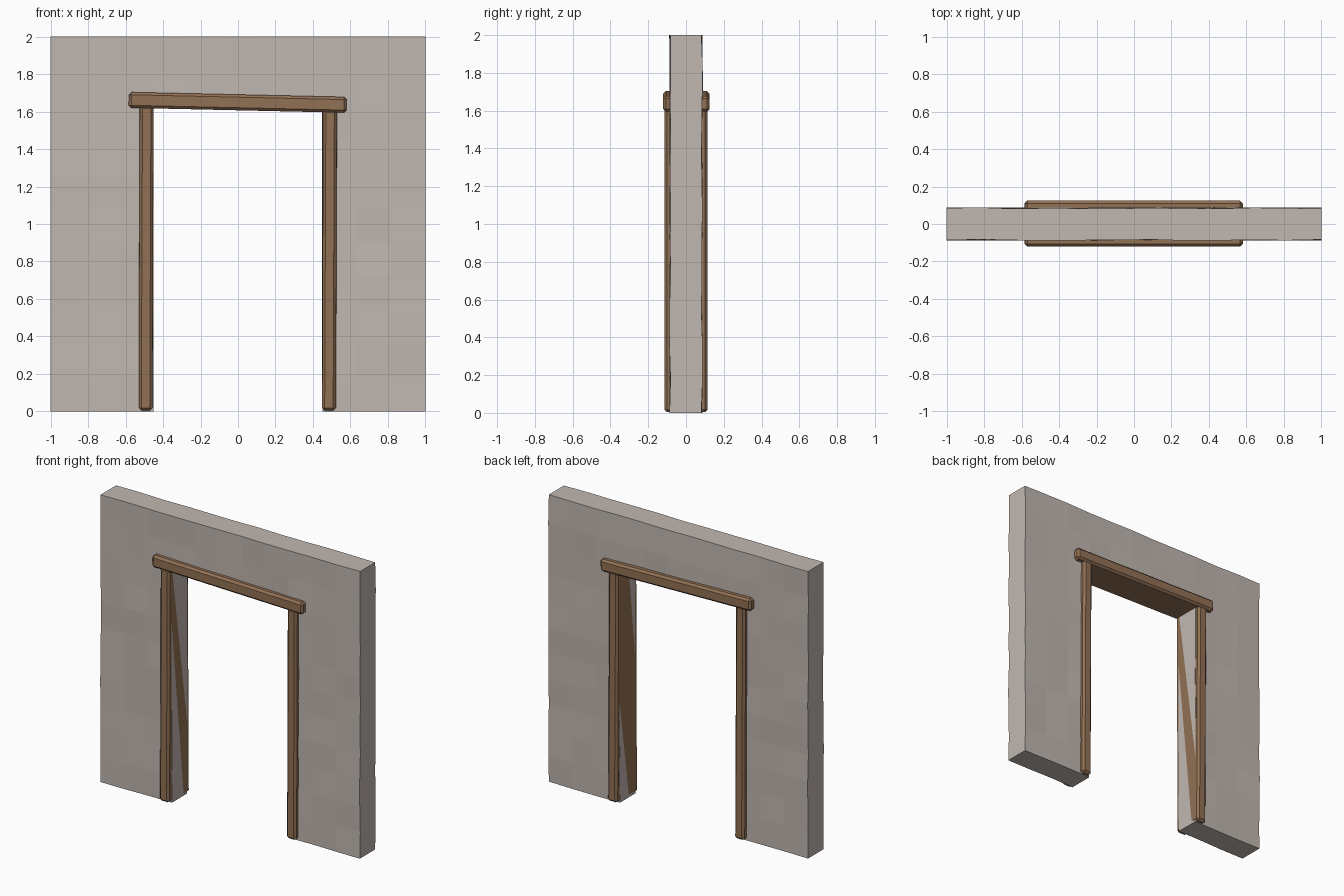
import bpy
import bmesh
import random
from mathutils import Matrix, Vector

random.seed(4)

cube = bpy.data.objects.get("Cube")
if cube:
    bpy.data.objects.remove(cube, do_unlink=True)


def make_material(name, rgb):
    mat = bpy.data.materials.new(name)
    mat.use_nodes = True
    mat.diffuse_color = (*rgb, 1)
    mat.node_tree.nodes["Principled BSDF"].inputs["Base Color"].default_value = (*rgb, 1)
    return mat


plaster = make_material("warm grey plaster", (0.53, 0.475, 0.44))
wood = make_material("brown wood", (0.29, 0.165, 0.09))


def add_object(name, bm, mat):
    bmesh.ops.recalc_face_normals(bm, faces=bm.faces)
    mesh = bpy.data.meshes.new(name)
    bm.to_mesh(mesh)
    bm.free()
    mesh.materials.append(mat)
    obj = bpy.data.objects.new(name, mesh)
    bpy.context.collection.objects.link(obj)
    return obj


def spaced(start, end, count):
    return [start + (end - start) * i / count for i in range(count + 1)]


# Wall: a grid of panels with a doorway left open, thickened and slightly uneven
OPEN_X, OPEN_Z, HALF_DEPTH = 0.452, 1.62, 0.085
xs = spaced(-1, -OPEN_X, 3) + spaced(-OPEN_X, OPEN_X, 5)[1:] + spaced(OPEN_X, 1, 3)[1:]
zs = spaced(0, OPEN_Z, 9) + spaced(OPEN_Z, 2, 2)[1:]
bm = bmesh.new()
grid = [[bm.verts.new((x, -HALF_DEPTH, z)) for z in zs] for x in xs]
for i in range(len(xs) - 1):
    for k in range(len(zs) - 1):
        in_doorway = abs(xs[i] + xs[i + 1]) / 2 < OPEN_X and zs[k + 1] < OPEN_Z + 0.01
        if not in_doorway:
            bm.faces.new((grid[i][k], grid[i + 1][k], grid[i + 1][k + 1], grid[i][k + 1]))
bmesh.ops.delete(bm, geom=[v for v in bm.verts if not v.link_faces], context="VERTS")
back = bmesh.ops.extrude_face_region(bm, geom=bm.faces[:])["geom"]
bmesh.ops.translate(bm, verts=[g for g in back if isinstance(g, bmesh.types.BMVert)],
                    vec=(0, 2 * HALF_DEPTH, 0))
for v in bm.verts:
    v.co.y += random.uniform(-0.004, 0.004)
add_object("wall", bm, plaster)


# Timber beam running through the wall, chamfered and a little crooked
def add_beam(name, start, end, width, depth, twist=0.0):
    start, end = Vector(start), Vector(end)
    axis = (end - start).normalized()
    side = Vector((0, 1, 0)).cross(axis)
    bm = bmesh.new()
    bmesh.ops.create_cube(bm, size=1)
    bmesh.ops.scale(bm, verts=bm.verts, vec=(width, depth, (end - start).length))
    # Lean the far end of the beam's depth to give a hand-cut look
    for v in bm.verts:
        v.co.x += twist * v.co.y * v.co.z
    bmesh.ops.bevel(bm, geom=bm.edges[:], offset=0.014, segments=1, affect="EDGES")
    turn = Matrix((side, (0, 1, 0), axis)).transposed().to_4x4()
    bm.transform(Matrix.Translation((start + end) / 2) @ turn)
    return add_object(name, bm, wood)


add_beam("right_post", (-0.49, 0, 0.005), (-0.491, 0, 1.63), 0.073, 0.23, -0.04)
add_beam("left_post", (0.489, 0, 0.005), (0.488, 0, 1.61), 0.073, 0.23, -0.04)
add_beam("lintel", (-0.583, 0.002, 1.662), (0.58, 0.002, 1.636), 0.084, 0.245)
